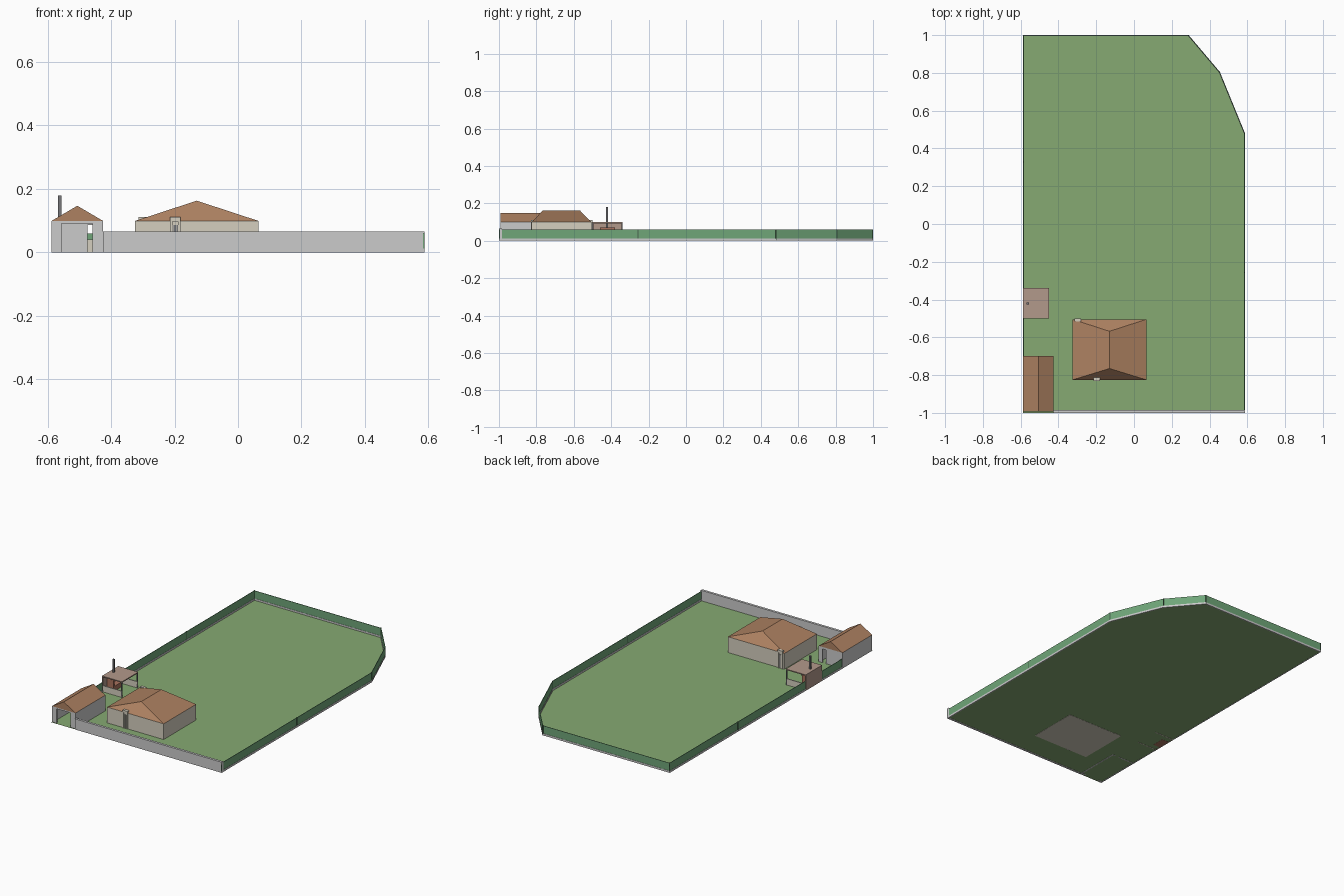
import bpy, bmesh
from math import atan2
from mathutils import Vector, Matrix

if "Cube" in bpy.data.objects:
    bpy.data.objects.remove(bpy.data.objects["Cube"])


def material(name, rgb):
    m = bpy.data.materials.new(name)
    m.diffuse_color = (*rgb, 1)
    m.use_nodes = True
    m.node_tree.nodes["Principled BSDF"].inputs["Base Color"].default_value = m.diffuse_color
    return m


GRASS = material("grass", (0.24, 0.40, 0.17))
MESH = material("fence_green", (0.16, 0.38, 0.19))
POST = material("post_dark", (0.06, 0.12, 0.07))
TILE = material("roof_tile", (0.42, 0.22, 0.12))
PLASTER = material("plaster", (0.66, 0.62, 0.52))
SLAB = material("shelter_slab", (0.45, 0.32, 0.26))
BRICK = material("brick", (0.40, 0.17, 0.11))
IRON = material("iron", (0.18, 0.18, 0.19))
GREY = None


def mesh(name, verts, faces, mat=None):
    me = bpy.data.meshes.new(name)
    me.from_pydata(verts, [], faces)
    bm = bmesh.new()
    bm.from_mesh(me)
    if len(faces) > 1:
        bmesh.ops.recalc_face_normals(bm, faces=bm.faces)
    bm.to_mesh(me)
    bm.free()
    ob = bpy.data.objects.new(name, me)
    bpy.context.collection.objects.link(ob)
    if mat:
        me.materials.append(mat)
    return ob


def box(name, x0, x1, y0, y1, z0, z1, mat=None):
    v = [(x, y, z) for z in (z0, z1) for x, y in ((x0, y0), (x1, y0), (x1, y1), (x0, y1))]
    f = [(0, 3, 2, 1), (4, 5, 6, 7)] + [(i, (i + 1) % 4, (i + 1) % 4 + 4, i + 4) for i in range(4)]
    return mesh(name, v, f, mat)


def strip(name, a, b, t, z0, z1, mat=None, inset=0.0):
    # upright panel from a to b, its thickness lying to the left (plot side)
    d = Vector(b) - Vector(a)
    ob = box(name, 0, d.length, inset, inset + t, z0, z1, mat)
    ob.matrix_world = Matrix.Translation((*a, 0)) @ Matrix.Rotation(atan2(d.y, d.x), 4, 'Z')
    return ob


# Plot of land
L, R = -0.588, 0.588
plot = [(L, -1), (R, -1), (R, 0.48), (0.455, 0.805), (0.29, 1), (L, 1)]
mesh("lawn", [(x, y, 0.001) for x, y in plot], [tuple(range(6))], GRASS)

# Boundary fence: concrete kerb with green panel above
runs = list(zip(plot[1:5], plot[2:6])) + [((L, 1), (L, -0.34)), ((L, -0.5), (L, -0.70))]
for i, (a, b) in enumerate(runs):
    strip(f"fence_kerb_{i}", a, b, 0.006, 0, 0.012, GREY)
    strip(f"fence_panel_{i}", a, b, 0.003, 0.012, 0.06, MESH, 0.0015)
    n = max(1, round((Vector(b) - Vector(a)).length / 0.7))
    for k in range(n):
        p = Vector(a).lerp(Vector(b), k / n)
        d = (Vector(b) - Vector(a)).normalized() * 0.005
        strip(f"fence_post_{i}_{k}", p, p + d, 0.005, 0, 0.061, POST)

# Front street wall
box("street_wall", -0.425, R, -1, -0.985, 0, 0.066, GREY)

# House body and hipped roof
hx0, hx1, hy0, hy1 = -0.325, 0.065, -0.825, -0.505
box("house_walls", hx0, hx1, hy0, hy1, 0, 0.099, PLASTER)
mesh("house_roof",
     [(hx0, hy0, 0.099), (hx1, hy0, 0.099), (hx1, hy1, 0.099), (hx0, hy1, 0.099),
      (-0.13, -0.765, 0.163), (-0.13, -0.568, 0.163)],
     [(0, 1, 4), (1, 2, 5, 4), (2, 3, 5), (3, 0, 4, 5), (3, 2, 1, 0)], TILE)


# Doorways: pilasters, lintel and dark door leaf
def doorway(name, x, y, s):
    ys = sorted((y - s * 0.012, y + s * 0.005))
    for side in (-1, 1):
        c = x + side * 0.013
        box(f"{name}_pilaster", c - 0.004, c + 0.004, *ys, 0, 0.1, PLASTER)
    box(f"{name}_lintel", x - 0.017, x + 0.017, *ys, 0.098, 0.112, PLASTER)
    box(f"{name}_leaf", x - 0.009, x + 0.009, y - 0.001, y + 0.001, 0, 0.086, IRON)
    for k in (-1, 1):
        box(f"{name}_bar", x + k * 0.005 - 0.001, x + k * 0.005 + 0.001,
            *sorted((y, y + s * 0.004)), 0, 0.086, PLASTER)


doorway("front_door", -0.198, hy0, -1)
doorway("back_door", -0.297, hy1, 1)

# Garage: side walls, open front, back wall with a side door
gx0, gx1, gy0, gy1, t = L, -0.425, -0.993, -0.70, 0.008
box("garage_left_wall", gx0, gx0 + t, gy0, gy1, 0, 0.099)
box("garage_right_wall", gx1 - t, gx1, gy0, gy1, 0, 0.099)
box("garage_front_pier_left", gx0, -0.557, gy0, gy0 + 0.012, 0, 0.099)
box("garage_front_pier_right", -0.458, gx1, gy0, gy0 + 0.012, 0, 0.099)
box("garage_front_lintel", -0.557, -0.458, gy0, gy0 + 0.012, 0.091, 0.099)
box("garage_back_wall", gx0, -0.475, gy1 - t, gy1, 0, 0.099)
box("garage_back_jamb", -0.450, gx1, gy1 - t, gy1, 0, 0.099)
box("garage_back_lintel", -0.475, -0.450, gy1 - t, gy1, 0.086, 0.099)
gm = (gx0 + gx1) / 2
mesh("garage_roof", [(x, y, z) for y in (gy0, gy1) for x, z in ((gx0, 0.099), (gx1, 0.099), (gm, 0.147))],
     [(0, 1, 2), (5, 4, 3), (1, 4, 5, 2), (0, 2, 5, 3), (0, 3, 4, 1)], TILE)

# Barbecue shelter: solid outer wall, low side walls, posts and slab roof
sx1, sy0, sy1 = -0.45, -0.50, -0.34
box("shelter_outer_wall", L, L + 0.006, sy0, sy1, 0, 0.094, SLAB)
for nm, y in (("front", sy0), ("back", sy1 - 0.006)):
    box(f"shelter_low_wall_{nm}", L, sx1, y, y + 0.006, 0, 0.04, PLASTER)
    box(f"shelter_post_{nm}", sx1 - 0.007, sx1, y, y + 0.006, 0, 0.094, IRON)
box("shelter_roof", L, sx1, sy0, sy1, 0.093, 0.099, SLAB)

# Stove with open hearth and chimney
box("stove_base", L + 0.006, -0.535, -0.46, -0.38, 0, 0.03, BRICK)
for nm, y in (("left", -0.46), ("right", -0.388)):
    box(f"stove_cheek_{nm}", L + 0.006, -0.535, y, y + 0.008, 0.03, 0.058, BRICK)
box("stove_hood", L + 0.006, -0.535, -0.46, -0.38, 0.058, 0.07, BRICK)
box("chimney", -0.568, -0.557, -0.427, -0.416, 0.07, 0.18, IRON)
